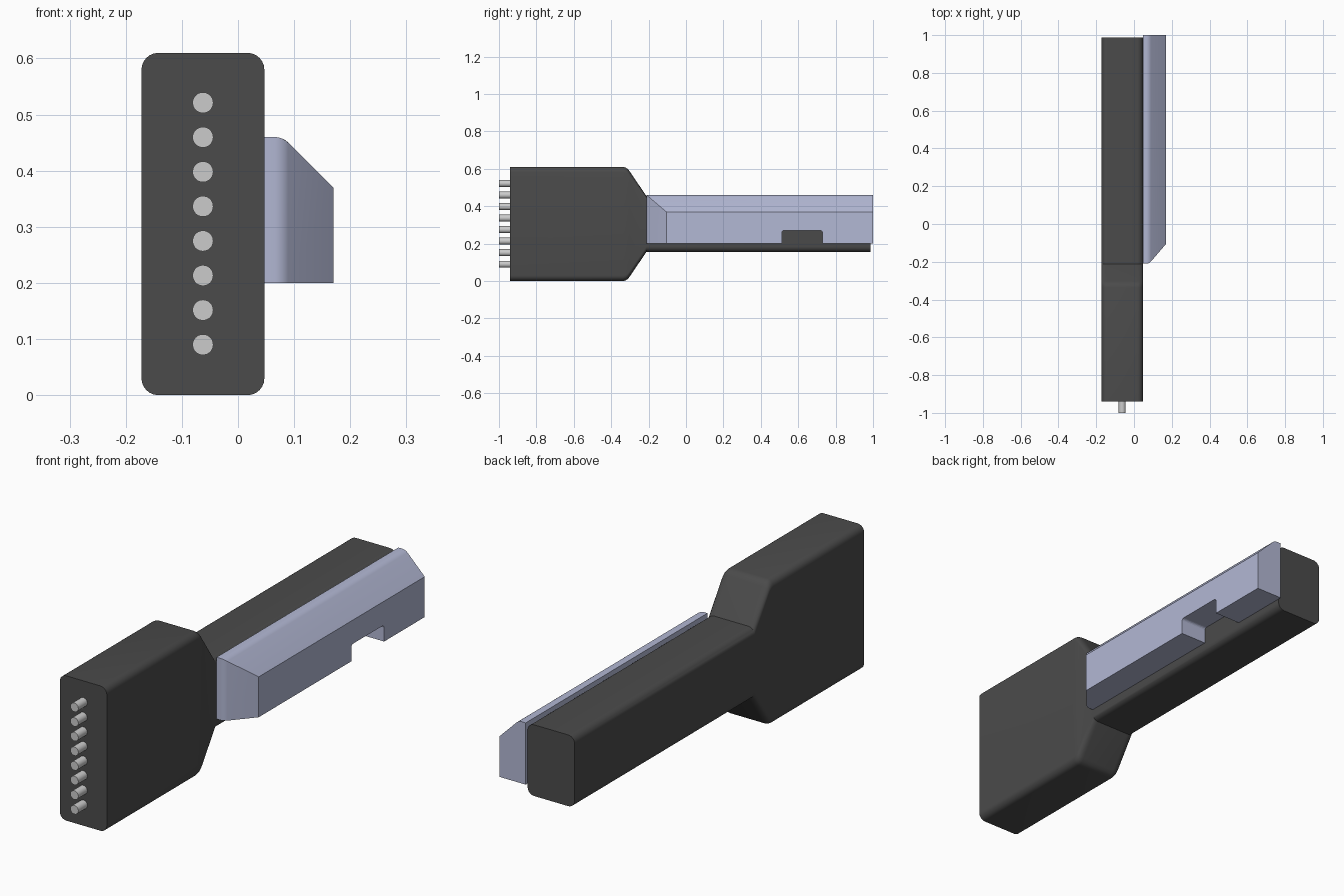
import bpy, bmesh
from math import sin, cos, pi, radians
from mathutils import Vector

if "Cube" in bpy.data.objects:
    bpy.data.objects.remove(bpy.data.objects["Cube"])


def material(name, rgb):
    m = bpy.data.materials.new(name)
    m.diffuse_color = (*rgb, 1)
    m.use_nodes = True
    m.node_tree.nodes["Principled BSDF"].inputs["Base Color"].default_value = m.diffuse_color
    return m


def finish(name, bm, mat=None):
    bmesh.ops.recalc_face_normals(bm, faces=bm.faces)
    mesh = bpy.data.meshes.new(name)
    bm.to_mesh(mesh)
    bm.free()
    ob = bpy.data.objects.new(name, mesh)
    bpy.context.collection.objects.link(ob)
    if mat:
        mesh.materials.append(mat)
    return ob


def smooth(ob):
    bpy.ops.object.select_all(action='DESELECT')
    bpy.context.view_layer.objects.active = ob
    ob.select_set(True)
    bpy.ops.object.shade_smooth_by_angle(angle=radians(30))


def prism(points, start, end, axis):
    """Extrude a 2D profile: axis 'y' takes (x, z), axis 'x' takes (y, z)."""
    bm = bmesh.new()
    def place(p, t):
        return (p[0], t, p[1]) if axis == 'y' else (t, p[0], p[1])
    face = bm.faces.new([bm.verts.new(place(p, start)) for p in points])
    ext = bmesh.ops.extrude_face_region(bm, geom=[face])
    move = Vector(place((0, 0), end - start))
    bmesh.ops.translate(bm, vec=move, verts=[v for v in ext['geom'] if isinstance(v, bmesh.types.BMVert)])
    return bm


def rounded_rect(cx, cz, hx, hz, r, n=6):
    pts = []
    for k, (sx, sz) in enumerate([(1, 1), (-1, 1), (-1, -1), (1, -1)]):
        for i in range(n + 1):
            a = (k + i / n) * pi / 2
            pts.append((cx + sx * (hx - r) + r * cos(a), cz + sz * (hz - r) + r * sin(a)))
    return pts


dark = material("dark_plastic", (0.07, 0.07, 0.07))
blue = material("pale_blue_plastic", (0.45, 0.48, 0.66))

# Housing: rounded section lofted from wide head through shoulders to handle
bm = bmesh.new()
stations = [(-0.94, 0.305), (-0.336, 0.305), (-0.323, 0.302), (-0.312, 0.295),
            (-0.303, 0.284), (-0.212, 0.15), (0.987, 0.15)]
rings = [[bm.verts.new((x, y, z)) for x, z in rounded_rect(-0.0625, 0.305, 0.1095, h, 0.03)]
         for y, h in stations]
for a, b in zip(rings, rings[1:]):
    for i in range(len(a)):
        j = (i + 1) % len(a)
        bm.faces.new((a[i], a[j], b[j], b[i]))
bm.faces.new(rings[0])
bm.faces.new(rings[-1])
smooth(finish("housing", bm, dark))

# Latch: chamfered bar with a slanted front end and softened ridges
bm = prism([(0.047, 0.2), (0.17, 0.2), (0.17, 0.37), (0.08, 0.46), (0.047, 0.46)], -0.21, 1.0, 'y')
bmesh.ops.recalc_face_normals(bm, faces=bm.faces)
cut = bmesh.ops.bisect_plane(bm, geom=bm.verts[:] + bm.edges[:] + bm.faces[:], dist=1e-5,
                             plane_co=(0.08, -0.21, 0.3), plane_no=(0.105, -0.09, 0), clear_outer=True)
bmesh.ops.holes_fill(bm, edges=[e for e in bm.edges if e.is_boundary])
bmesh.ops.recalc_face_normals(bm, faces=bm.faces)
ridges = []
for e in bm.edges:
    m = (e.verts[0].co + e.verts[1].co) / 2
    along_y = e.calc_length() > 0.9
    front_corner = abs(m.x - 0.08) < 1e-3 and abs(m.y + 0.21) < 1e-3 and e.calc_length() > 0.1
    if (along_y and abs(m.x - 0.08) < 1e-3 and m.z > 0.4) or front_corner:
        ridges.append(e)
bmesh.ops.bevel(bm, geom=ridges, offset=0.014, segments=4, profile=0.5, affect='EDGES', clamp_overlap=True)
latch = finish("latch", bm, blue)

# Notch through the lower edge of the latch
r, y0, y1, top = 0.012, 0.512, 0.73, 0.27
arc = [i / 4 * pi / 2 for i in range(5)]
profile = [(y0, 0.1), (y1, 0.1)]
profile += [(y1 - r + r * cos(a), top - r + r * sin(a)) for a in arc]
profile += [(y0 + r - r * sin(a), top - r + r * cos(a)) for a in arc]
cutter = finish("notch_cutter", prism(profile, 0.0, 0.3, 'x'))
cutter.hide_render = True
smooth(latch)
mod = latch.modifiers.new("notch", 'BOOLEAN')
mod.operation = 'DIFFERENCE'
mod.solver = 'EXACT'
mod.object = cutter
bpy.ops.object.modifier_apply(modifier=mod.name)
bpy.data.objects.remove(cutter)
smooth(latch)

# Row of round contact pins
for i in range(8):
    bpy.ops.mesh.primitive_cylinder_add(vertices=32, radius=0.0185, depth=0.08,
                                        location=(-0.0625, -0.96, 0.09 + i * 0.0616),
                                        rotation=(pi / 2, 0, 0))
    pin = bpy.context.object
    pin.name = f"pin_{i + 1}"
    smooth(pin)
